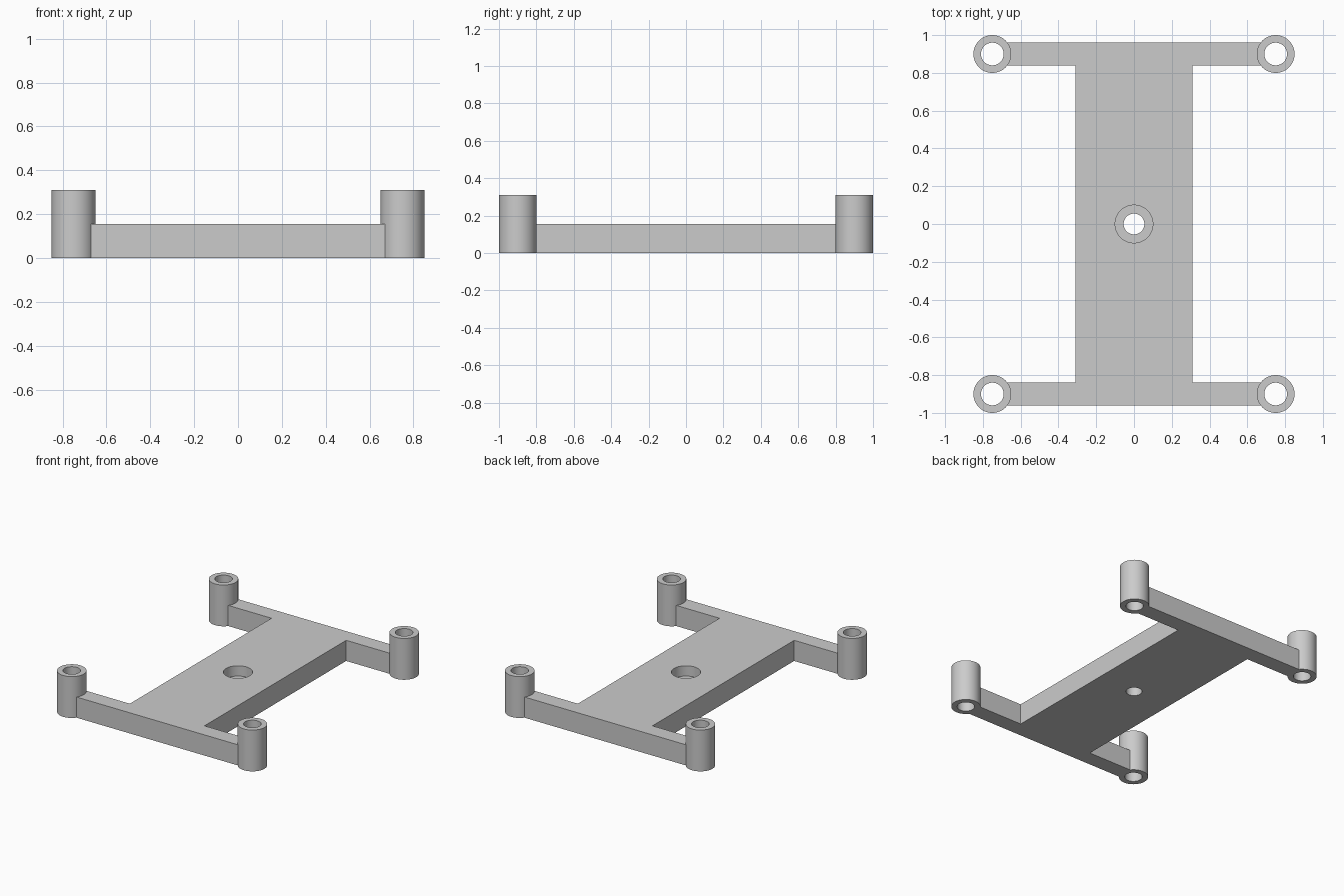
import bpy
import bmesh
from math import atan2, cos, sin, pi
from mathutils import Vector

if "Cube" in bpy.data.objects:
    bpy.data.objects.remove(bpy.data.objects["Cube"], do_unlink=True)

PLATE_H, POST_H = 0.155, 0.31
POST_X, POST_Y, POST_R, BORE_R = 0.75, 0.9, 0.1, 0.06
PLATE_X, ARM_HALF = 0.31, 0.06
SEGMENTS = 64

grey = bpy.data.materials.new("plain grey")
grey.use_nodes = True
colour = (0.6, 0.6, 0.6, 1)
grey.diffuse_color = colour
grey.node_tree.nodes["Principled BSDF"].inputs["Base Color"].default_value = colour


def finish(name, bm):
    bmesh.ops.recalc_face_normals(bm, faces=bm.faces)
    mesh = bpy.data.meshes.new(name)
    bm.to_mesh(mesh)
    bm.free()
    mesh.materials.append(grey)
    obj = bpy.data.objects.new(name, mesh)
    bpy.context.collection.objects.link(obj)
    return obj


def smooth(obj):
    bpy.ops.object.select_all(action='DESELECT')
    obj.select_set(True)
    bpy.context.view_layer.objects.active = obj
    bpy.ops.object.shade_smooth_by_angle(angle=pi / 6)


def lathe(name, profile, x=0, y=0):
    """Spin a closed (radius, z) profile into a ring-shaped solid."""
    bm = bmesh.new()
    rings = [[bm.verts.new((x + r * cos(2 * pi * i / SEGMENTS),
                            y + r * sin(2 * pi * i / SEGMENTS), z))
              for i in range(SEGMENTS)] for r, z in profile]
    for k, ring in enumerate(rings):
        nxt = rings[(k + 1) % len(rings)]
        for i in range(SEGMENTS):
            j = (i + 1) % SEGMENTS
            bm.faces.new((ring[i], ring[j], nxt[j], nxt[i]))
    return finish(name, bm)


def drill(target, radius, bottom, top):
    """Cut a vertical round hole through the centre of the target."""
    bpy.ops.mesh.primitive_cylinder_add(vertices=SEGMENTS, radius=radius, depth=top - bottom,
                                        location=(0, 0, (top + bottom) / 2))
    cutter = bpy.context.object
    cutter.name = "hole_cutter"
    cutter.hide_render = True
    mod = target.modifiers.new("hole", 'BOOLEAN')
    mod.operation, mod.solver, mod.object = 'DIFFERENCE', 'EXACT', cutter
    bpy.context.view_layer.objects.active = target
    bpy.ops.object.modifier_apply(modifier=mod.name)
    bpy.data.objects.remove(cutter, do_unlink=True)


# Frame outline: one quarter, with the arm end curved to hug its post
seat_r = POST_R - 0.001
reach = atan2(ARM_HALF, (seat_r ** 2 - ARM_HALF ** 2) ** 0.5)
quarter = [(PLATE_X, POST_Y - ARM_HALF)]
for i in range(9):
    a = -reach + 2 * reach * i / 8
    quarter.append((POST_X - seat_r * cos(a), POST_Y + seat_r * sin(a)))

# Mirror the quarter around the frame, keeping the outline in order
outline = []
for sx, sy in ((1, 1), (-1, 1), (-1, -1), (1, -1)):
    points = [(sx * x, sy * y) for x, y in quarter]
    outline += points if sx == sy else points[::-1]

bm = bmesh.new()
base = bm.faces.new([bm.verts.new((x, y, 0)) for x, y in outline])
top = bmesh.ops.extrude_face_region(bm, geom=[base], use_keep_orig=True)["geom"]
bmesh.ops.translate(bm, vec=Vector((0, 0, PLATE_H)),
                    verts=[g for g in top if isinstance(g, bmesh.types.BMVert)])
frame = finish("frame", bm)

# Stepped centre hole
drill(frame, 0.055, -0.1, 0.3)
drill(frame, 0.1, 0.078, 0.3)
smooth(frame)

# Hollow corner posts
for y, end in ((-POST_Y, "front"), (POST_Y, "back")):
    for x, side in ((POST_X, "left"), (-POST_X, "right")):
        post = lathe(f"{end}_{side}_post",
                     [(POST_R, 0), (POST_R, POST_H), (BORE_R, POST_H), (BORE_R, 0)], x, y)
        smooth(post)
